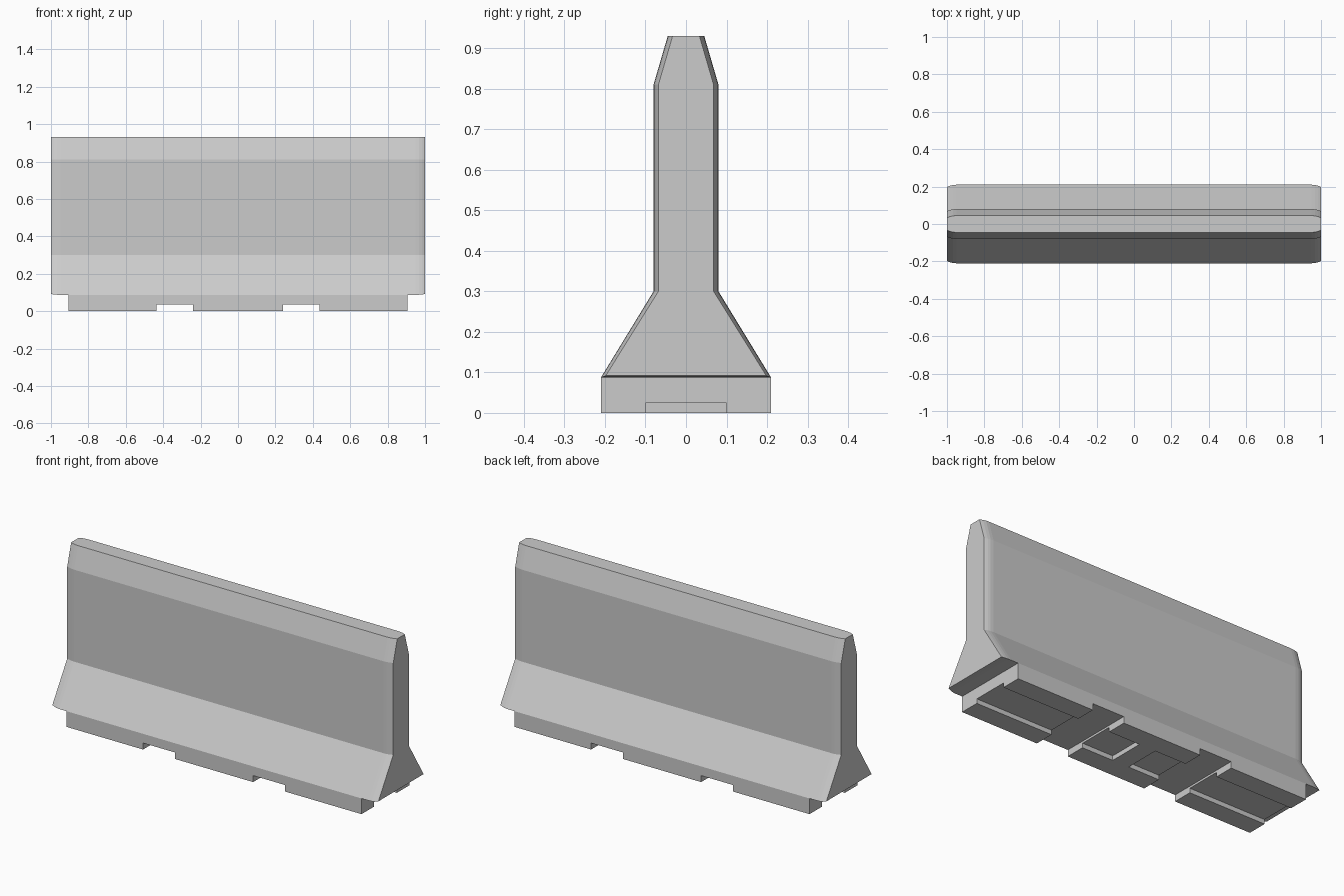
import bpy, bmesh

if "Cube" in bpy.data.objects:
    bpy.data.objects.remove(bpy.data.objects["Cube"])

# Half cross-section of the barrier wall (y, z), bottom to top
HALF = [(0.21, 0.087), (0.08, 0.30), (0.08, 0.81), (0.045, 0.93)]


def box(name, lo, hi):
    bm = bmesh.new()
    bmesh.ops.create_cube(bm, size=1)
    for v in bm.verts:
        v.co = [(a + b) / 2 + c * (b - a) for a, b, c in zip(lo, hi, v.co)]
    return finish(bm, name)


def finish(bm, name):
    bmesh.ops.recalc_face_normals(bm, faces=bm.faces)
    mesh = bpy.data.meshes.new(name)
    bm.to_mesh(mesh)
    bm.free()
    obj = bpy.data.objects.new(name, mesh)
    bpy.context.collection.objects.link(obj)
    return obj


# Wall: loft the profile along x, narrowing softly at both ends
right = [(0.95 + 0.05 * t, 0.012 * t ** 2) for t in (0, 0.35, 0.65, 0.88, 1)]
stations = [(-x, i) for x, i in reversed(right)] + right
bm = bmesh.new()
rings = []
for x, inset in stations:
    lift = inset * 0.4
    pts = [(y - inset, z + (lift if k == 0 else 0)) for k, (y, z) in enumerate(HALF)]
    loop = pts + [(-y, z) for y, z in reversed(pts)]
    rings.append([bm.verts.new((x, y, z)) for y, z in loop])
n = len(rings[0])
for a, b in zip(rings, rings[1:]):
    for i in range(n):
        j = (i + 1) % n
        bm.faces.new((a[i], a[j], b[j], b[i]))
bm.faces.new(rings[0])
bm.faces.new(rings[-1])
finish(bm, "barrier_wall")

# Base block with fork notches and underside channels cut out
base = box("base_feet", (-0.905, -0.21, 0), (0.905, 0.21, 0.087))
for s in (-1, 1):
    for name, x0, x1, y, top in (("fork_notch_cutter", 0.24, 0.435, 0.3, 0.036),
                                 ("channel_cutter", 0.05, 1.0, 0.1, 0.025)):
        xs = sorted((s * x0, s * x1))
        cutter = box(name, (xs[0], -y, -0.05), (xs[1], y, top))
        cutter.hide_render = True
        cutter.hide_set(True)
        mod = base.modifiers.new(name, 'BOOLEAN')
        mod.operation = 'DIFFERENCE'
        mod.solver = 'EXACT'
        mod.object = cutter
